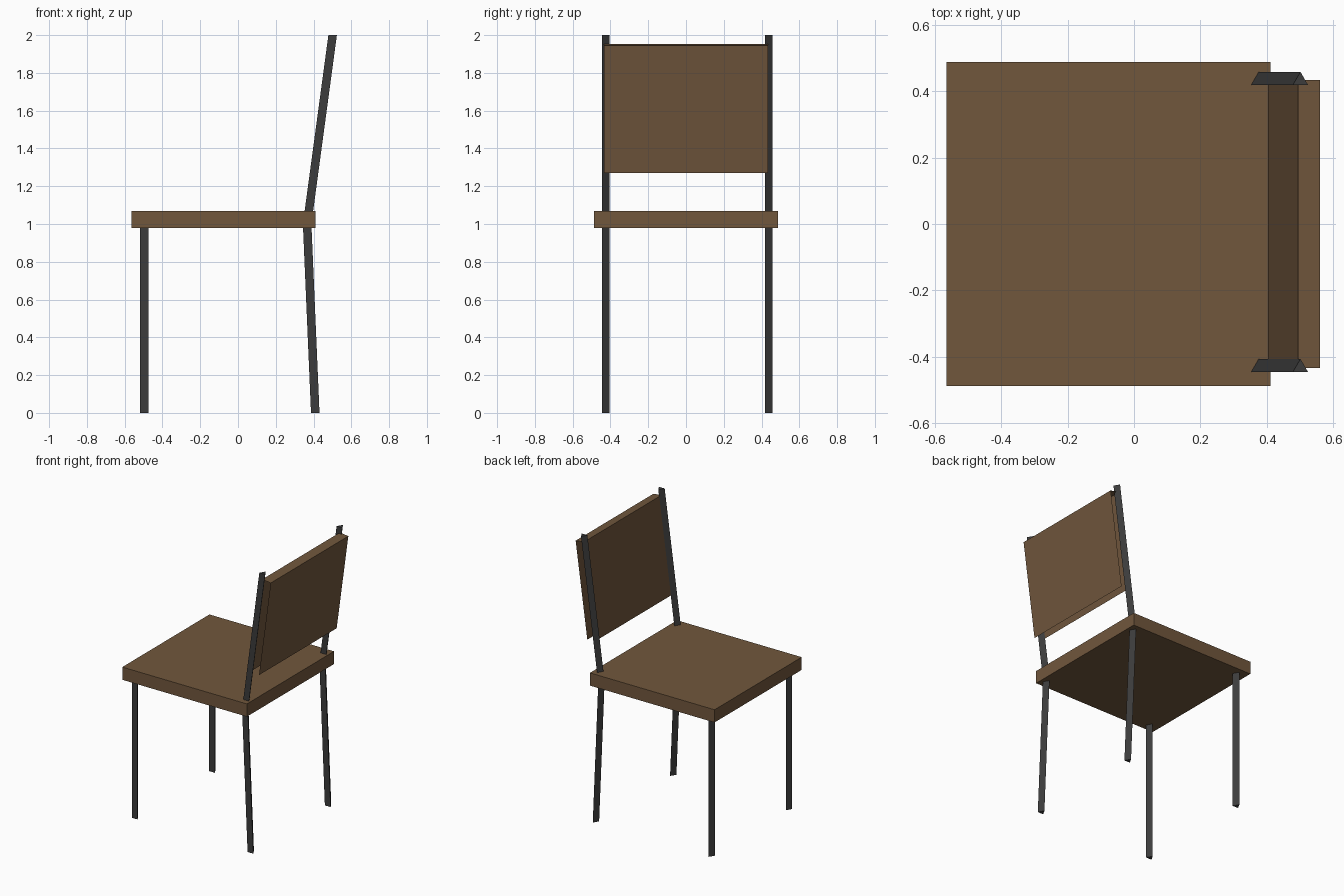
import bpy, bmesh, math
from mathutils import Matrix, Vector

if "Cube" in bpy.data.objects:
    bpy.data.objects.remove(bpy.data.objects["Cube"], do_unlink=True)


def material(name, color):
    mat = bpy.data.materials.new(name)
    mat.use_nodes = True
    mat.diffuse_color = color
    mat.node_tree.nodes["Principled BSDF"].inputs["Base Color"].default_value = color
    return mat


wood = material("brown wood", (0.165, 0.095, 0.046, 1))
metal = material("dark grey metal", (0.045, 0.045, 0.045, 1))


def finish(name, bm, mat):
    mesh = bpy.data.meshes.new(name)
    bm.to_mesh(mesh)
    bm.free()
    mesh.materials.append(mat)
    obj = bpy.data.objects.new(name, mesh)
    bpy.context.collection.objects.link(obj)
    return obj


def box(size, matrix):
    bm = bmesh.new()
    bmesh.ops.create_cube(bm, size=1, matrix=matrix @ Matrix.Diagonal((*size, 1)))
    return bm


def triangular_bar(name, path, y, radius=0.026):
    """Three-sided bar swept through (x, z) points, with level ends."""
    bm = bmesh.new()
    angles = [math.radians(90 + 120 * i) for i in range(3)]
    rings = [[bm.verts.new((x + radius * math.cos(a), y + radius * math.sin(a), z))
              for a in angles] for x, z in path]
    for low, high in zip(rings, rings[1:]):
        for i in range(3):
            j = (i + 1) % 3
            bm.faces.new((low[i], low[j], high[j], high[i]))
    bm.faces.new(rings[0][::-1])
    bm.faces.new(rings[-1])
    bmesh.ops.recalc_face_normals(bm, faces=bm.faces)
    return finish(name, bm, metal)


# Seat slab
finish("seat", box((0.975, 0.974, 0.09), Matrix.Translation((-0.077, 0, 1.025))), wood)

# Straight legs, and bent legs that carry on up as backrest posts
for side, y in (("right", -0.432), ("left", 0.432)):
    triangular_bar("straight_leg_" + side, [(-0.497, 0), (-0.497, 1.0)], y)
    triangular_bar("bent_leg_and_post_" + side, [(0.409, 0), (0.366, 1.0), (0.501, 2.0)], y)

# Backrest: leaning shell with front, back and top, open at the ends and below
lean = math.atan2(0.135, 1.0)
pose = Matrix.Translation((0.403, 0, 1.278)) @ Matrix.Rotation(lean, 4, "Y")
panel = box((0.066, 0.868, 0.682), pose @ Matrix.Translation((0.033, 0, 0.341)))
panel.normal_update()
up = pose.to_3x3() @ Vector((0, 0, 1))
openings = [f for f in panel.faces if abs(f.normal.y) > 0.9 or f.normal.dot(up) < -0.9]
bmesh.ops.delete(panel, geom=openings, context="FACES")
finish("backrest", panel, wood)
